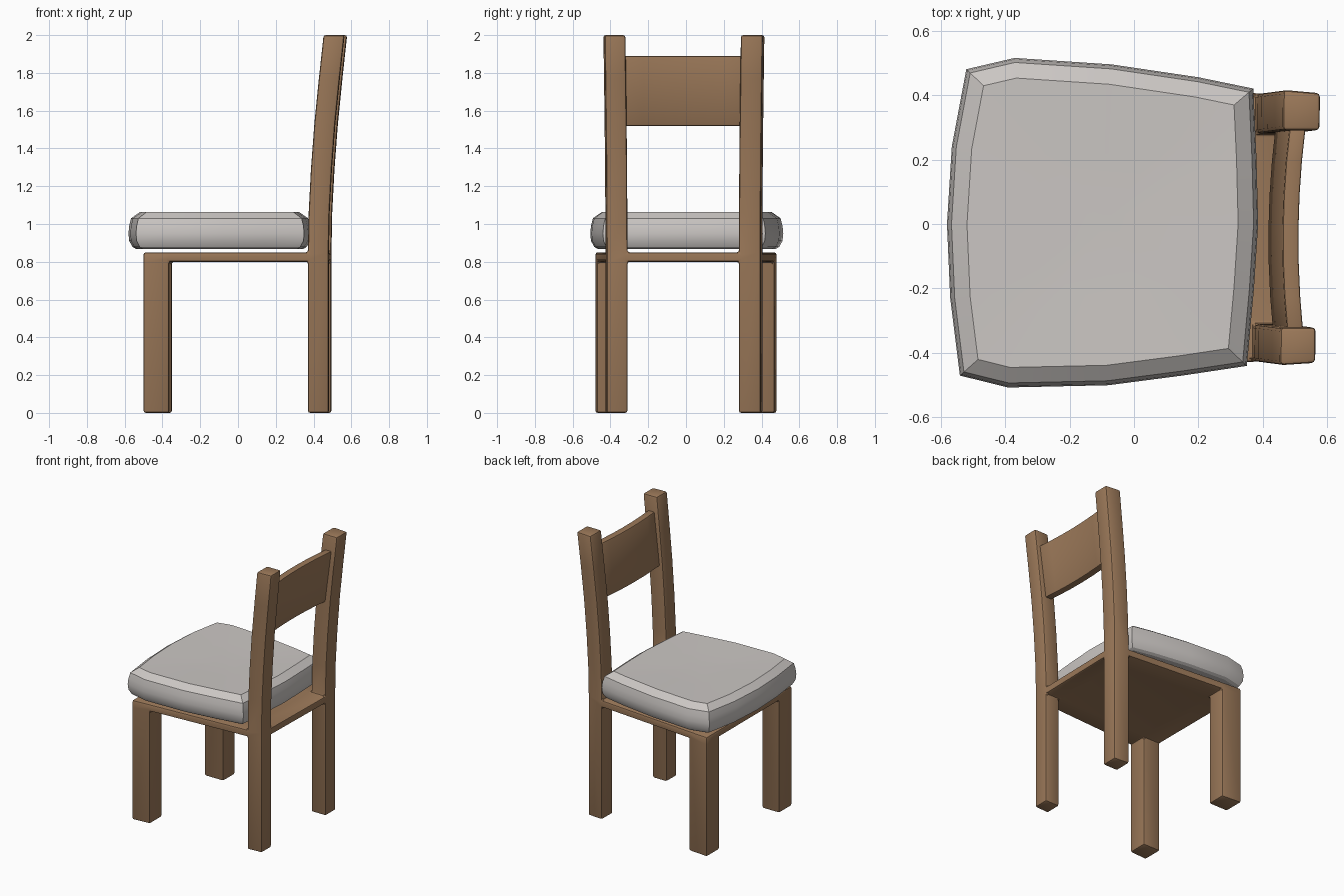
import bpy, bmesh
from mathutils import Vector

if "Cube" in bpy.data.objects:
    bpy.data.objects.remove(bpy.data.objects["Cube"])


def material(name, rgb):
    m = bpy.data.materials.new(name)
    m.diffuse_color = (*rgb, 1)
    m.use_nodes = True
    m.node_tree.nodes["Principled BSDF"].inputs["Base Color"].default_value = m.diffuse_color
    return m


wood = material("wood", (0.33, 0.19, 0.10))
cloth = material("cloth", (0.60, 0.57, 0.55))


def finish(name, bm, mat, bevel=0.0):
    bmesh.ops.recalc_face_normals(bm, faces=bm.faces[:])
    me = bpy.data.meshes.new(name)
    bm.to_mesh(me)
    bm.free()
    me.materials.append(mat)
    ob = bpy.data.objects.new(name, me)
    bpy.context.collection.objects.link(ob)
    bpy.ops.object.select_all(action='DESELECT')
    bpy.context.view_layer.objects.active = ob
    ob.select_set(True)
    if bevel:
        mod = ob.modifiers.new("bevel", 'BEVEL')
        mod.width = bevel
        mod.segments = 2
        mod.limit_method = 'ANGLE'
        bpy.ops.object.modifier_apply(modifier=mod.name)
    bpy.ops.object.shade_smooth_by_angle(angle=0.5)
    return ob


def lerp(a, b, t):
    return a + (b - a) * t


# Frame: one shell of legs, seat board and bent posts on a tapering 4x4 plan
x_near, x_far = (-.5, -.365, .37, .48), (-.5, -.35, .38, .495)
y_front, y_back = (-.48, -.335, .335, .48), (-.42, -.31, .28, .395)
levels = (0, .8, .85, 1.06, 1.29, 1.53, 1.77, 2.0)
lean = (0, 0, 0, .004, .016, .034, .058, .083)
taper = {0: (0, .14, .88, 1), 1: (0, 0, 1, 1), 2: (0, 0, 1, 1), 3: (0, .14, .88, 1)}

cells = {(i, j, 1) for i in range(3) for j in range(3)}
cells |= {(i, j, 0) for i in (0, 2) for j in (0, 2)}
cells |= {(2, j, k) for j in (0, 2) for k in range(2, 7)}

bm = bmesh.new()
cache = {}


def frame_vert(i, j, k):
    if (i, j, k) not in cache:
        side = -1 if j < 2 else 1
        x = lerp(x_near[i], x_far[i], (0, .1, .9, 1)[j]) + lean[k]
        y = lerp(y_front[j], y_back[j], taper[j][i]) + side * lean[k] * .13
        cache[i, j, k] = bm.verts.new((x, y, levels[k]))
    return cache[i, j, k]


square = ((0, 0), (1, 0), (1, 1), (0, 1))
for cell in cells:
    for axis in range(3):
        for d in (0, 1):
            beside = list(cell)
            beside[axis] += 2 * d - 1
            if tuple(beside) in cells:
                continue
            quad = []
            for a, b in square:
                p = list(cell)
                p[axis] += d
                p[(axis + 1) % 3] += a
                p[(axis + 2) % 3] += b
                quad.append(frame_vert(*p))
            bm.faces.new(quad)
finish("chair_frame", bm, wood, .012)

# Back rest: leaning, slightly bowed board between the posts
bm = bmesh.new()
rows = []
for n in range(7):
    y = lerp(-.33, .30, n / 6)
    x = .412 + .018 * abs(n / 3 - 1) ** 2 + .008 * n / 6
    rows.append([bm.verts.new((x + dx, y, z)) for dx, z in
                 ((0, 1.52), (.05, 1.52), (.095, 1.89), (.045, 1.89))])
for a, b in zip(rows, rows[1:]):
    for k in range(4):
        bm.faces.new((a[k], a[k - 1], b[k - 1], b[k]))
bm.faces.new(rows[0])
bm.faces.new(rows[-1])
finish("back_rest", bm, wood, .008)

# Cushion: plan outline, stacked rings drawn inwards by an inset
outline = [(-.54, -.47), (-.39, -.507), (-.08, -.5), (.15, -.47), (.35, -.44),
           (.372, -.2), (.385, 0), (.38, .2), (.37, .42), (.2, .455), (-.07, .495),
           (-.37, .515), (-.52, .48), (-.565, .24), (-.58, 0), (-.57, -.23)]
pts = [Vector(p) for p in outline]


def inset_point(n, d):
    p = pts[n]
    u = (p - pts[n - 1]).normalized()
    v = (pts[(n + 1) % len(pts)] - p).normalized()
    nu, nv = Vector((-u.y, u.x)), Vector((-v.y, v.x))
    return p + (nu + nv) * d / (1 + nu.dot(nv))


bm = bmesh.new()
rings = []
for d, z in ((.04, .868), (.022, .878), (.004, .91), (0, .95), (.004, .99),
             (.014, 1.03), (.062, 1.064), (.26, 1.060)):
    ring = []
    for n in range(len(pts)):
        q = inset_point(n, min(d, .062))
        if d > .1:
            q = Vector((-.09, 0)).lerp(q, .5)
        ring.append(bm.verts.new((q.x, q.y, z)))
    rings.append(ring)
for a, b in zip(rings, rings[1:]):
    for n in range(len(pts)):
        bm.faces.new((a[n - 1], a[n], b[n], b[n - 1]))
bm.faces.new(rings[0])
centre = bm.verts.new((-.09, 0, 1.056))
for n in range(len(pts)):
    bm.faces.new((rings[-1][n - 1], rings[-1][n], centre))
finish("seat_cushion", bm, cloth)
